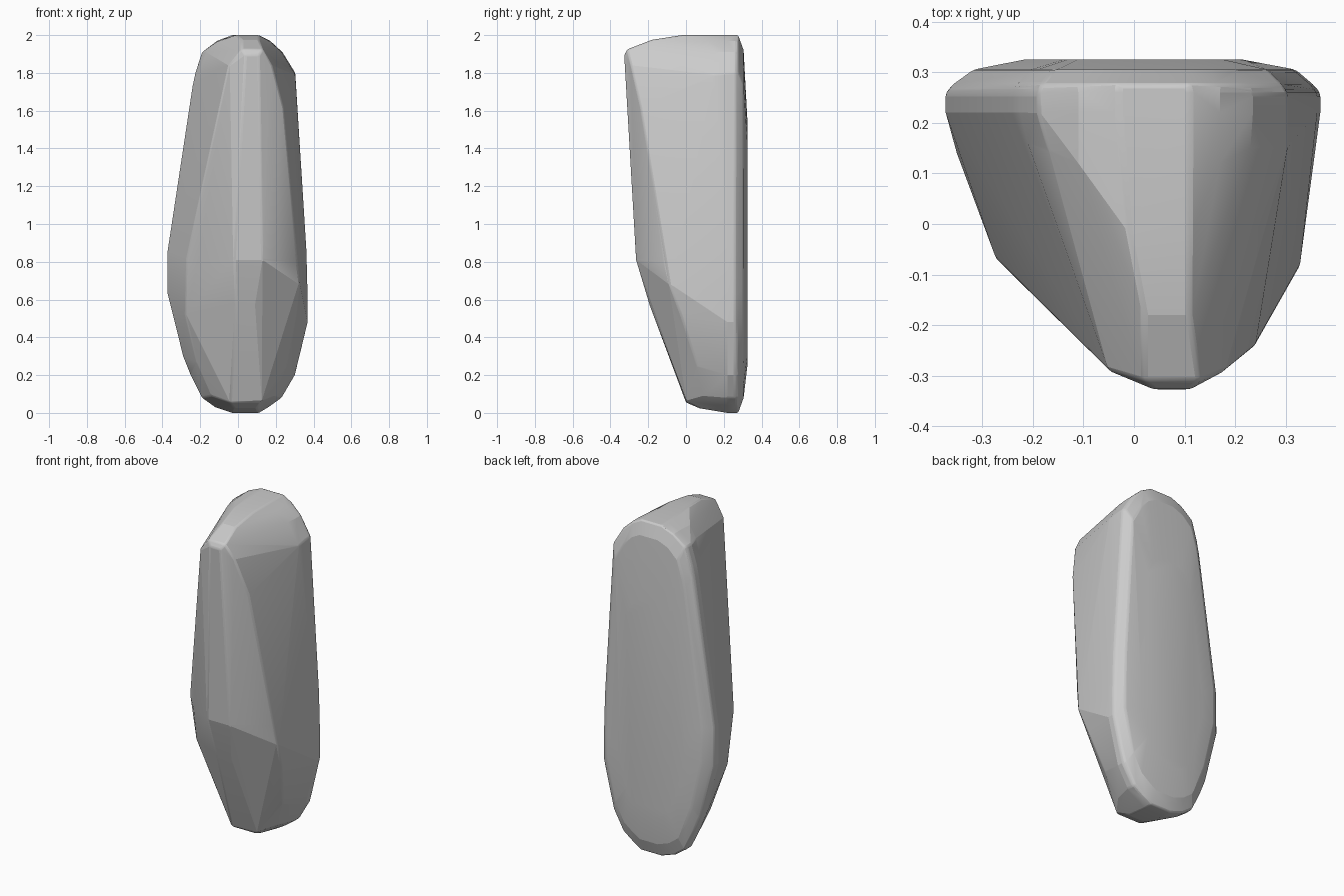
import bpy, bmesh, math

# Silhouette of the slab seen from the front: (x left, x right, z)
rim = [(-0.03, 0.11, 0.0), (-0.12, 0.16, 0.03), (-0.19, 0.23, 0.08),
       (-0.25, 0.30, 0.20), (-0.29, 0.325, 0.30), (-0.33, 0.368, 0.48),
       (-0.372, 0.368, 0.63), (-0.372, 0.362, 0.86), (-0.24, 0.308, 1.73),
       (-0.225, 0.303, 1.80), (-0.19, 0.235, 1.91), (-0.11, 0.17, 1.97),
       (-0.03, 0.11, 2.0)]
points = []
for xl, xr, z in rim:
    for x in (xl, xr):
        points += [(x, 0.22, z), (x, 0.26, z), (x * 0.96, 0.276, z)]
        # rounded edge, then the shallow bulge of the back
        points.append((0.02 + (x - 0.02) * 0.86, 0.305, 1 + (z - 1) * 0.92))
        points.append((0.0 + x * 0.58, 0.325, 0.9 + (z - 1) * 0.65))

# Flanks: the sides before they turn in towards the front ridge
points += [(-0.35, 0.14, 0.75), (-0.272, -0.07, 0.82), (-0.22, -0.11, 0.76),
           (0.345, 0.08, 0.60), (0.327, -0.087, 0.68), (0.305, -0.12, 0.80),
           (0.303, 0.15, 1.79), (-0.21, 0.16, 1.80), (0.24, -0.24, 1.62),
           (-0.28, 0.0, 0.52), (0.31, -0.03, 0.53),
           (-0.22, 0.07, 0.27), (0.26, 0.06, 0.25)]

# Front ridge, slanted lower face and toe
for xl, xr, y, z in [(0.04, 0.11, -0.327, 1.895), (0.02, 0.13, -0.31, 1.925),
                     (-0.05, 0.18, -0.29, 1.84), (-0.02, 0.13, -0.264, 0.81),
                     (-0.01, 0.09, -0.192, 0.57), (-0.04, 0.12, 0.0, 0.055),
                     (-0.02, 0.10, 0.07, 0.025), (-0.14, 0.19, 0.09, 0.09)]:
    points += [(xl, y, z), (xr, y, z)]

# Crown
for xl, xr, y, z in [(0.02, 0.11, -0.18, 1.975), (-0.01, 0.11, -0.02, 2.0),
                     (-0.11, 0.17, 0.12, 1.965), (-0.17, 0.23, 0.15, 1.91)]:
    points += [(xl, y, z), (xr, y, z)]

bm = bmesh.new()
for p in points:
    bm.verts.new(p)
hull = bmesh.ops.convex_hull(bm, input=bm.verts[:])
junk = set(hull["geom_interior"]) | set(hull["geom_unused"])
bmesh.ops.delete(bm, geom=[v for v in junk if isinstance(v, bmesh.types.BMVert)], context='VERTS')
bmesh.ops.dissolve_limit(bm, angle_limit=math.radians(1), verts=bm.verts[:], edges=bm.edges[:])
bmesh.ops.recalc_face_normals(bm, faces=bm.faces[:])
mesh = bpy.data.meshes.new("standing_stone")
bm.to_mesh(mesh)
bm.free()
stone = bpy.data.objects.new("standing_stone", mesh)
bpy.context.collection.objects.link(stone)

# Soften the chipped edges, keep the broad facets
bevel = stone.modifiers.new("worn_edges", 'BEVEL')
bevel.width = 0.008
bevel.segments = 2
bevel.limit_method = 'ANGLE'
bevel.angle_limit = math.radians(20)
bpy.context.view_layer.objects.active = stone
stone.select_set(True)
bpy.ops.object.shade_smooth_by_angle(angle=math.radians(12))
